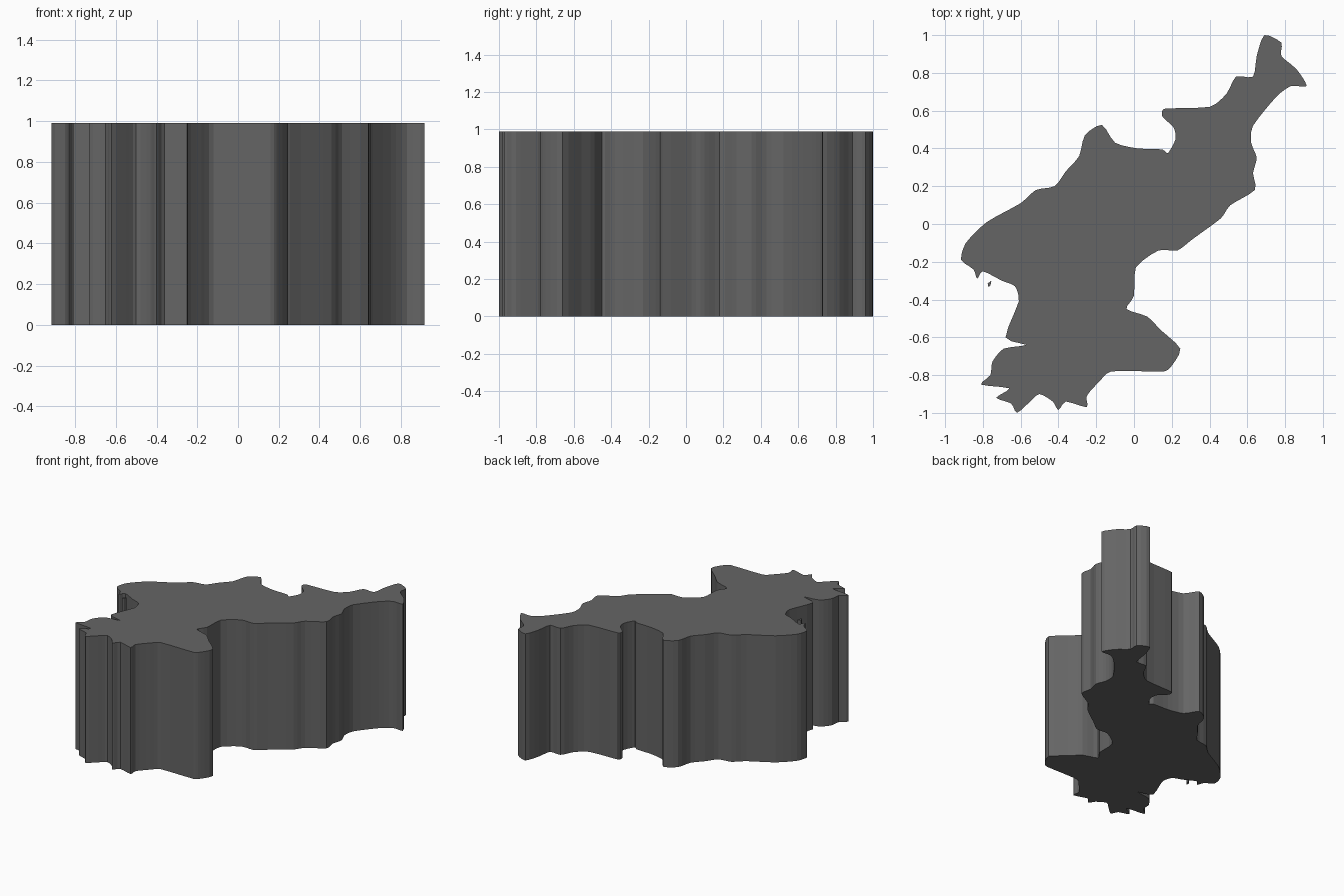
import bpy
import bmesh
from mathutils import Vector

if "Cube" in bpy.data.objects:
    bpy.data.objects.remove(bpy.data.objects["Cube"])

HEIGHT = 0.99

# Dark grey finish
dark = bpy.data.materials.new("dark_grey")
dark.diffuse_color = (0.13, 0.13, 0.13, 1)
dark.use_nodes = True
dark.node_tree.nodes["Principled BSDF"].inputs["Base Color"].default_value = dark.diffuse_color


def soften(points, steps=3, tension=0.36):
    """Closed cardinal spline through the points."""
    pts = [Vector(p) for p in points]
    n = len(pts)
    out = []
    for i in range(n):
        a, b, c, d = (pts[(i + k) % n] for k in (-1, 0, 1, 2))
        # limit the tangents to the segment length so corners do not overshoot
        seg = (c - b).length
        m0, m1 = (c - a) * tension, (d - b) * tension
        m0 *= min(1, seg / max(m0.length, 1e-6))
        m1 *= min(1, seg / max(m1.length, 1e-6))
        for s in range(steps):
            t = s / steps
            out.append(b * (2*t**3 - 3*t**2 + 1) + m0 * (t**3 - 2*t**2 + t)
                       + c * (3*t**2 - 2*t**3) + m1 * (t**3 - t**2))
    return out


def slab(name, outline):
    """Closed vertical prism standing on z = 0."""
    bm = bmesh.new()
    base = bm.faces.new([bm.verts.new((p.x, p.y, 0)) for p in outline])
    top = bmesh.ops.extrude_face_region(bm, geom=[base], use_keep_orig=True)
    verts = [g for g in top["geom"] if isinstance(g, bmesh.types.BMVert)]
    bmesh.ops.translate(bm, verts=verts, vec=(0, 0, HEIGHT))
    bmesh.ops.recalc_face_normals(bm, faces=bm.faces)
    mesh = bpy.data.meshes.new(name)
    bm.to_mesh(mesh)
    bm.free()
    mesh.materials.append(dark)
    obj = bpy.data.objects.new(name, mesh)
    bpy.context.collection.objects.link(obj)
    return obj


# Mainland outline, clockwise from the northern tip
mainland = [
    (.69, 1), (.78, .96), (.78, .89), (.86, .82), (.915, .73), (.83, .73),
    (.75, .67), (.63, .52), (.62, .43), (.65, .35), (.63, .27), (.64, .18),
    (.51, .10), (.46, .03), (.31, -.08), (.23, -.14), (.13, -.14),
    (.01, -.23), (0, -.38), (-.04, -.45), (.07, -.49), (.14, -.56),
    (.245, -.66), (.20, -.75), (.16, -.78), (-.12, -.78), (-.18, -.83),
    (-.25, -.91), (-.25, -.97), (-.36, -.94), (-.40, -.985), (-.43, -.94),
    (-.50, -.90), (-.55, -.94), (-.62, -1), (-.65, -.95), (-.73, -.92),
    (-.66, -.87), (-.81, -.85), (-.76, -.80), (-.75, -.73), (-.69, -.66),
    (-.57, -.64), (-.68, -.60), (-.61, -.41), (-.63, -.33), (-.70, -.30),
    (-.80, -.25), (-.83, -.29), (-.85, -.24), (-.915, -.19), (-.89, -.10),
    (-.78, .01), (-.60, .11), (-.52, .18), (-.42, .20), (-.36, .28),
    (-.29, .36), (-.26, .47), (-.17, .525), (-.10, .43), (.02, .40),
    (.15, .395), (.18, .375), (.22, .45), (.21, .51), (.15, .57), (.16, .61),
    (.40, .62), (.49, .69), (.54, .78), (.63, .78), (.65, .89),
]
slab("mainland_block", soften(mainland))

# Small islet column off the west coast
islet = [(-.755, -.30), (-.76, -.325), (-.77, -.335), (-.775, -.315)]
slab("islet_column", [Vector(p) for p in islet])
